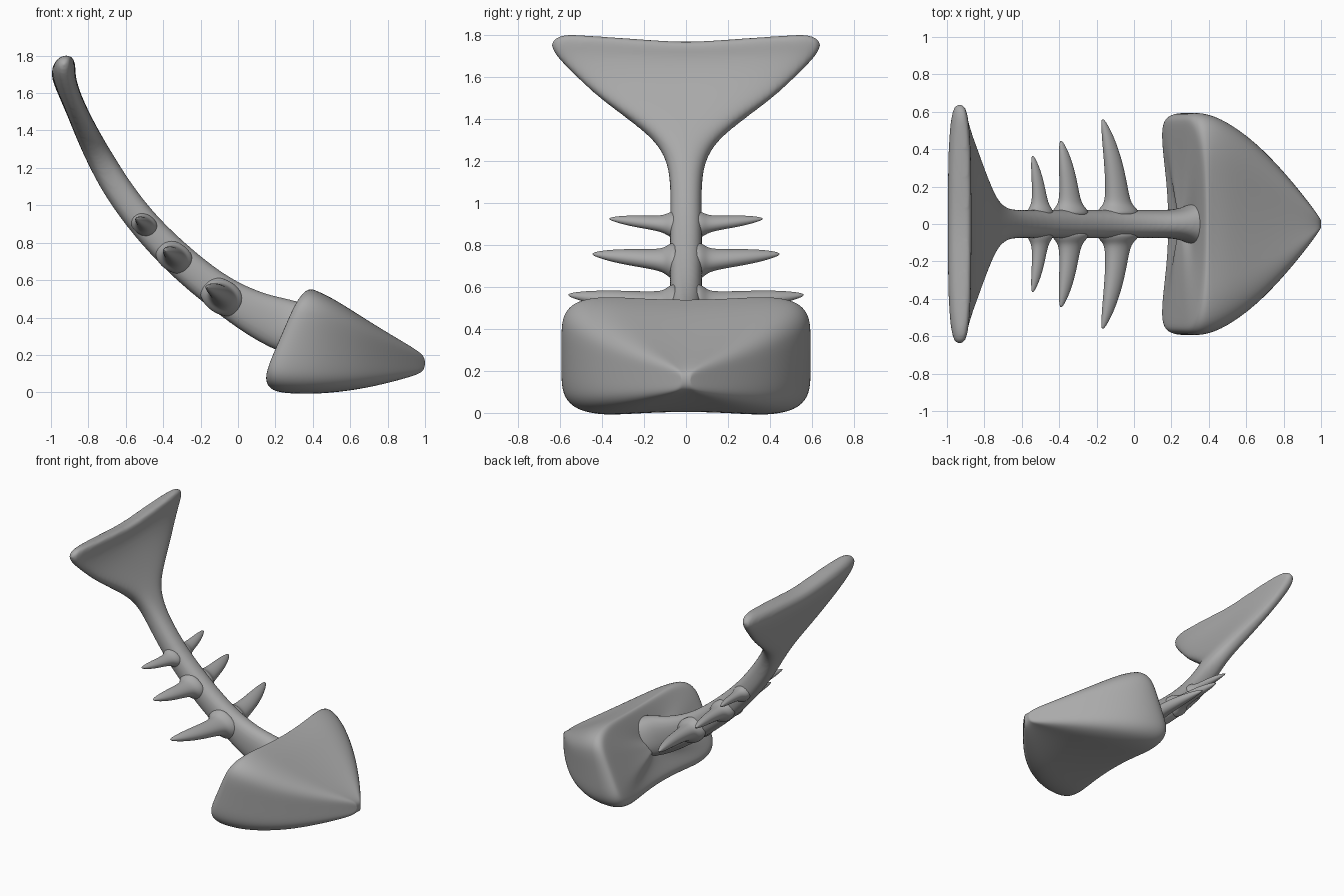
import bpy, bmesh, math
from mathutils import Vector

if "Cube" in bpy.data.objects:
    bpy.data.objects.remove(bpy.data.objects["Cube"])

grey = bpy.data.materials.new("dark_grey")
grey.diffuse_color = (0.4, 0.4, 0.4, 1)
grey.use_nodes = True
grey.node_tree.nodes["Principled BSDF"].inputs["Base Color"].default_value = grey.diffuse_color


def ring(n, p):
    """Unit superellipse outline."""
    pts = []
    for i in range(n):
        a = 2 * math.pi * (i + 0.5) / n
        c, s = math.cos(a), math.sin(a)
        r = (abs(c) ** p + abs(s) ** p) ** (-1 / p)
        pts.append((c * r, s * r))
    return pts


def loft(name, rings):
    """Skin a list of equal-length rings into a smooth closed solid."""
    bm = bmesh.new()
    vr = [[bm.verts.new(p) for p in r] for r in rings]
    n = len(vr[0])
    for a, b in zip(vr, vr[1:]):
        for i in range(n):
            j = (i + 1) % n
            bm.faces.new((a[i], a[j], b[j], b[i]))
    for r in (vr[0], vr[-1]):
        for i in range(n // 2 - 1):
            bm.faces.new((r[i], r[i + 1], r[n - 2 - i], r[n - 1 - i]))
    bmesh.ops.recalc_face_normals(bm, faces=bm.faces)
    for f in bm.faces:
        f.smooth = True
    me = bpy.data.meshes.new(name)
    bm.to_mesh(me)
    bm.free()
    me.materials.append(grey)
    ob = bpy.data.objects.new(name, me)
    bpy.context.collection.objects.link(ob)
    mod = ob.modifiers.new("smooth", 'SUBSURF')
    mod.levels = mod.render_levels = 2
    return ob


# Head: wedge with slanted, hollowed back and pointed snout
# (x bottom, x top, z bottom, z top, half width, hollow)
head = [(0.22, 0.27, 0.26, 0.31, 0.03, 0.03), (0.18, 0.29, 0.16, 0.42, 0.35, 0.04),
        (0.13, 0.325, 0.075, 0.525, 0.53, 0.05), (0.12, 0.34, 0.04, 0.555, 0.57, 0.05),
        (0.155, 0.375, -0.004, 0.568, 0.595, 0.03), (0.26, 0.425, -0.02, 0.556, 0.595, 0),
        (0.43, 0.51, -0.022, 0.515, 0.556, 0), (0.64, 0.66, 0.004, 0.415, 0.437, 0),
        (0.82, 0.82, 0.048, 0.312, 0.26, 0), (0.94, 0.94, 0.085, 0.24, 0.108, 0),
        (0.985, 0.985, 0.105, 0.205, 0.045, 0), (1.0, 1.0, 0.135, 0.18, 0.02, 0)]
rings = []
for xb, xt, zb, zt, w, hollow in head:
    r = []
    for u, v in ring(36, 6):
        pinch = 0.91 + 0.09 * min(1, (u / 0.75) ** 2)
        k = (v * pinch + 1) / 2
        r.append((xb + (xt - xb) * k + hollow * (1 - u * u), u * w, zb + (zt - zb) * k))
    rings.append(r)
loft("head", rings)

# Spine flaring into the tail fin: (x, z, half thickness, half width, notch)
spine = [(0.40, 0.31, 0.14, 0.16, 0), (0.33, 0.335, 0.14, 0.12, 0), (0.26, 0.355, 0.142, 0.085, 0),
         (0.19, 0.38, 0.135, 0.075, 0), (0.08, 0.425, 0.117, 0.075, 0),
         (-0.1, 0.53, 0.094, 0.075, 0), (-0.3, 0.69, 0.09, 0.077, 0), (-0.5, 0.89, 0.08, 0.076, 0),
         (-0.64, 1.08, 0.077, 0.073, 0), (-0.71, 1.2, 0.073, 0.088, 0),
         (-0.765, 1.3, 0.067, 0.145, 0), (-0.815, 1.4, 0.061, 0.268, 0),
         (-0.86, 1.5, 0.056, 0.41, 0), (-0.9, 1.6, 0.056, 0.52, 0.01),
         (-0.93, 1.7, 0.062, 0.62, 0.03), (-0.934, 1.755, 0.066, 0.65, 0.04),
         (-0.927, 1.794, 0.056, 0.62, 0.04), (-0.922, 1.803, 0.03, 0.55, 0.04)]
rings = []
for i, (x, z, t, w, notch) in enumerate(spine):
    a, b = spine[max(i - 1, 0)], spine[min(i + 1, len(spine) - 1)]
    d = Vector((b[0] - a[0], 0, b[1] - a[1])).normalized()
    if i > 14:
        d = Vector((-0.12, 0, 1)).normalized()
    n = Vector((d.z, 0, -d.x))
    p = 2.4 if i < 11 else 3.5
    rings.append([Vector((x, u * w, z - notch * (1 - abs(u)))) + n * v * t
                  for u, v in ring(28, p)])
body = loft("spine_ribs_and_tail", rings)

# Ribs: claws swept back to a point
# (length, mid x, root z, tip x, tip z, half size)
ribs = [(0.365, -0.50, 0.89, -0.542, 0.925, 0.036), (0.445, -0.34, 0.718, -0.39, 0.757, 0.050),
        (0.56, -0.085, 0.505, -0.167, 0.562, 0.058)]
# root flare at fixed y, then (fraction of the remaining length, size)
flare = [(0.03, 2.2), (0.075, 1.9), (0.1, 1.4), (0.135, 1.15)]
claw = [(0.25, 0.98), (0.5, 0.84), (0.75, 0.6), (0.9, 0.36), (0.97, 0.2), (1.0, 0.08)]
parts = [body]
for length, x0, z0, x1, z1, s in ribs:
    stations = flare + [(0.135 + (length - 0.135) * f, g) for f, g in claw]
    for side in (1, -1):
        rings = []
        for y, g in stations:
            f = y / length
            cx = x0 + (x1 - x0) * f ** 2.2
            cz = z0 + (z1 - z0) * f
            h = s * g
            # long axis follows the spine slope
            rings.append([(cx + u * h * 0.85 + v * h * 0.5, side * y,
                           cz - u * h * 0.6 + v * h * 0.65) for u, v in ring(16, 2.2)])
        parts.append(loft("rib", rings))

# Fuse spine, tail and ribs into one blended skin
for ob in bpy.context.view_layer.objects:
    ob.select_set(ob in parts)
bpy.context.view_layer.objects.active = body
bpy.ops.object.convert(target='MESH')
bpy.ops.object.join()
fuse = body.modifiers.new("fuse", 'REMESH')
fuse.mode = 'VOXEL'
fuse.voxel_size = 0.011
fuse.use_smooth_shade = True
soften = body.modifiers.new("soften", 'SMOOTH')
soften.factor = 0.5
soften.iterations = 8
